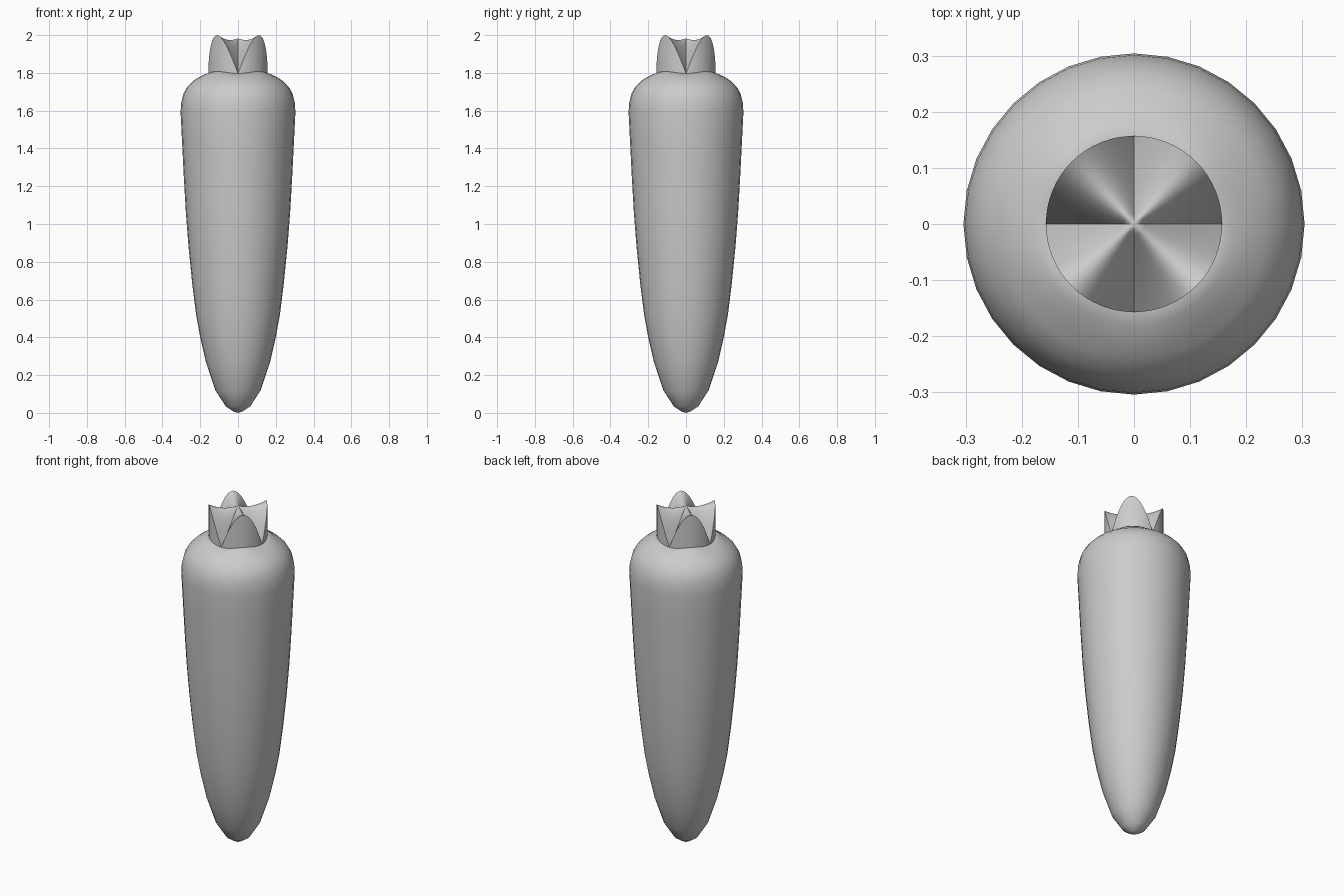
import bpy, bmesh
from math import sin, cos, pi

if "Cube" in bpy.data.objects:
    bpy.data.objects.remove(bpy.data.objects["Cube"])


def polar_object(name, rings, segs, first_z, last_z, height):
    """Loft of circular rings (r, z), with poles; height(r, z, angle) gives final z."""
    bm = bmesh.new()
    loops = []
    for i, (r, z) in enumerate(rings):
        loops.append([bm.verts.new((r * cos(a), r * sin(a), height(i, r, z, a)))
                      for a in (2 * pi * k / segs for k in range(segs))])
    bottom = bm.verts.new((0, 0, first_z))
    top = bm.verts.new((0, 0, last_z))
    for k in range(segs):
        n = (k + 1) % segs
        bm.faces.new((bottom, loops[0][n], loops[0][k]))
        for lo, hi in zip(loops, loops[1:]):
            bm.faces.new((lo[k], lo[n], hi[n], hi[k]))
        bm.faces.new((loops[-1][k], loops[-1][n], top))
    mesh = bpy.data.meshes.new(name)
    bm.to_mesh(mesh)
    bm.free()
    obj = bpy.data.objects.new(name, mesh)
    bpy.context.collection.objects.link(obj)
    bpy.ops.object.select_all(action='DESELECT')
    obj.select_set(True)
    bpy.context.view_layer.objects.active = obj
    bpy.ops.object.shade_smooth_by_angle(angle=0.7)
    return obj


# Root: tapered body with rounded shoulders, slightly raised under each petal
root = [(.025, .008), (.065, .035), (.12, .12), (.17, .27), (.20, .40), (.222, .52),
        (.243, .69), (.262, .88), (.276, 1.06), (.287, 1.25), (.297, 1.45),
        (.304, 1.59), (.301, 1.64), (.289, 1.69), (.268, 1.727), (.24, 1.755),
        (.21, 1.775), (.18, 1.790), (.157, 1.797), (.10, 1.795)]


def root_height(i, r, z, a):
    return z + (.011 * sin(2 * a) ** 2 if z > 1.785 else 0)


polar_object("root", root, 32, 0, 1.79, root_height)

# Crown: short stub whose top rises into four petals on the diagonals
R = .157
crown = [(R, 1.76), (R, 0)] + [(R * t, 0) for t in (.95, .87, .75, .62, .5, .38, .25, .12)]


def crown_height(i, r, z, a):
    if i == 0:
        return z
    t = r / R
    ridge = 1.983 - .03 * t * (1 - t) * 1.6 + .017 * t ** 2
    return ridge - .203 * t ** 1.2 * (1 - abs(sin(2 * a)))


polar_object("leaf_crown", crown, 64, 1.76, 1.983, crown_height)
